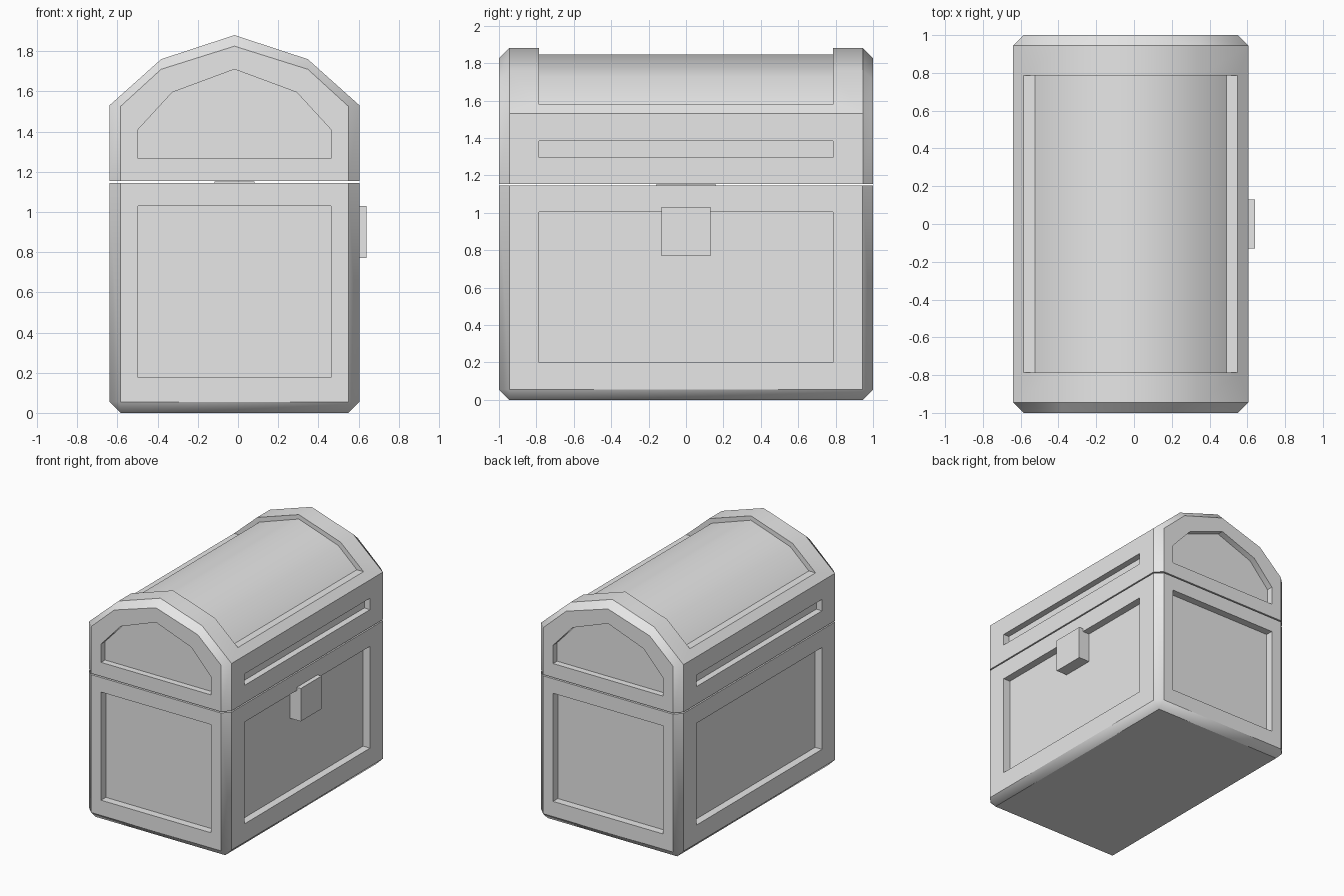
import bpy
import bmesh
from math import radians

if "Cube" in bpy.data.objects:
    bpy.data.objects.remove(bpy.data.objects["Cube"])

CX = -0.0175            # chest centre, the lock sticks out on +x
W, L, C = 0.6225, 1.0, 0.055   # half width, half length, chamfer
P = 0.785               # half length of the long panels

grey = bpy.data.materials.new("plain_grey")
grey.use_nodes = True
grey.diffuse_color = (0.8, 0.8, 0.8, 1)
grey.node_tree.nodes["Principled BSDF"].inputs["Base Color"].default_value = (0.8, 0.8, 0.8, 1)


def finish(bm, name):
    bmesh.ops.recalc_face_normals(bm, faces=bm.faces)
    mesh = bpy.data.meshes.new(name)
    bm.to_mesh(mesh)
    bm.free()
    mesh.materials.append(grey)
    ob = bpy.data.objects.new(name, mesh)
    bpy.context.collection.objects.link(ob)
    return ob


def loft(name, sections):
    """Skin a row of (y, xz profile) sections and cap both ends."""
    bm = bmesh.new()
    rings = [[bm.verts.new((CX + x, y, z)) for x, z in prof] for y, prof in sections]
    for a, b in zip(rings, rings[1:]):
        for i in range(len(a)):
            j = (i + 1) % len(a)
            bm.faces.new((a[i], a[j], b[j], b[i]))
    bm.faces.new(rings[0])
    bm.faces.new(rings[-1])
    return finish(bm, name)


def mirrored(half):
    """Complete a half profile listed from the +x side to the middle."""
    return half + [(-x, z) for x, z in reversed(half) if x > 0]


def rect(x0, x1, z0, z1):
    return [(x0, z0), (x1, z0), (x1, z1), (x0, z1)]


def cut(ob, sections):
    cutter = loft("cutter", sections)
    cutter.hide_render = True
    mod = ob.modifiers.new("recess", "BOOLEAN")
    mod.object, mod.operation, mod.solver = cutter, "DIFFERENCE", "EXACT"
    bpy.context.view_layer.objects.active = ob
    bpy.ops.object.modifier_apply(modifier=mod.name)
    bpy.data.objects.remove(cutter)


def cut_panels(ob, end_profile, z0, z1, depth):
    """Recess both ends with a profile and both long sides with a rectangle."""
    for s in (-1, 1):
        cut(ob, [(s * (L - depth), end_profile), (s * (L + 0.1), end_profile)])
        side = rect(s * (W - depth), s * (W + 0.1), z0, z1)
        cut(ob, [(-P, side), (P, side)])


def shade(ob):
    bpy.ops.object.select_all(action="DESELECT")
    ob.select_set(True)
    bpy.context.view_layer.objects.active = ob
    bpy.ops.object.shade_smooth_by_angle(angle=radians(40))


# Body: chamfered at the corners and the base, flat at the top
bm = bmesh.new()
bmesh.ops.create_cube(bm, size=1)
for v in bm.verts:
    v.co = (CX + v.co.x * 2 * W, v.co.y * 2 * L, (v.co.z + 0.5) * 1.145)
edges = [e for e in bm.edges if min(v.co.z for v in e.verts) < 0.01]
bmesh.ops.bevel(bm, geom=edges, offset=C, segments=1, affect="EDGES")
body = finish(bm, "chest_body")
cut_panels(body, rect(-0.48, 0.48, 0.175, 1.03), 0.2, 1.005, 0.06)
shade(body)

# Lid: arched roof with chamfered ends
rim = mirrored([(W, 1.155), (W, 1.53), (0.365, 1.76), (0, 1.88)])
end = mirrored([(W - C, 1.155), (W - C, 1.525), (0.365, 1.71), (0, 1.825)])
lid = loft("chest_lid", [(-L, end), (C - L, rim), (L - C, rim), (L, end)])
arch = mirrored([(0.48, 1.265), (0.48, 1.41), (0.31, 1.595), (0, 1.71)])
cut_panels(lid, arch, 1.295, 1.385, 0.05)

# Sunken roof panel with a flat ledge along each long side
roof = mirrored([(0.8, 2.1), (0.8, 1.58), (0.5075, 1.58), (0.345, 1.728), (0, 1.845)])
cut(lid, [(-P, roof), (P, roof)])
shade(lid)

# Keep the chamfer rims crisp
bm = bmesh.new()
bm.from_mesh(lid.data)
for e in bm.edges:
    if all(abs(abs(v.co.y) - (L - C)) < 0.001 for v in e.verts):
        e.smooth = False
bm.to_mesh(lid.data)
bm.free()

# Lock plate on the left side, and the small pad in the gap under the lid
lock = rect(W - 0.08, 0.6575, 0.77, 1.03)
loft("lock", [(-0.13, lock), (0.13, lock)])
pad = rect(-0.1, 0.1, 1.14, 1.151)
loft("gap_pad", [(-0.16, pad), (0.16, pad)])
